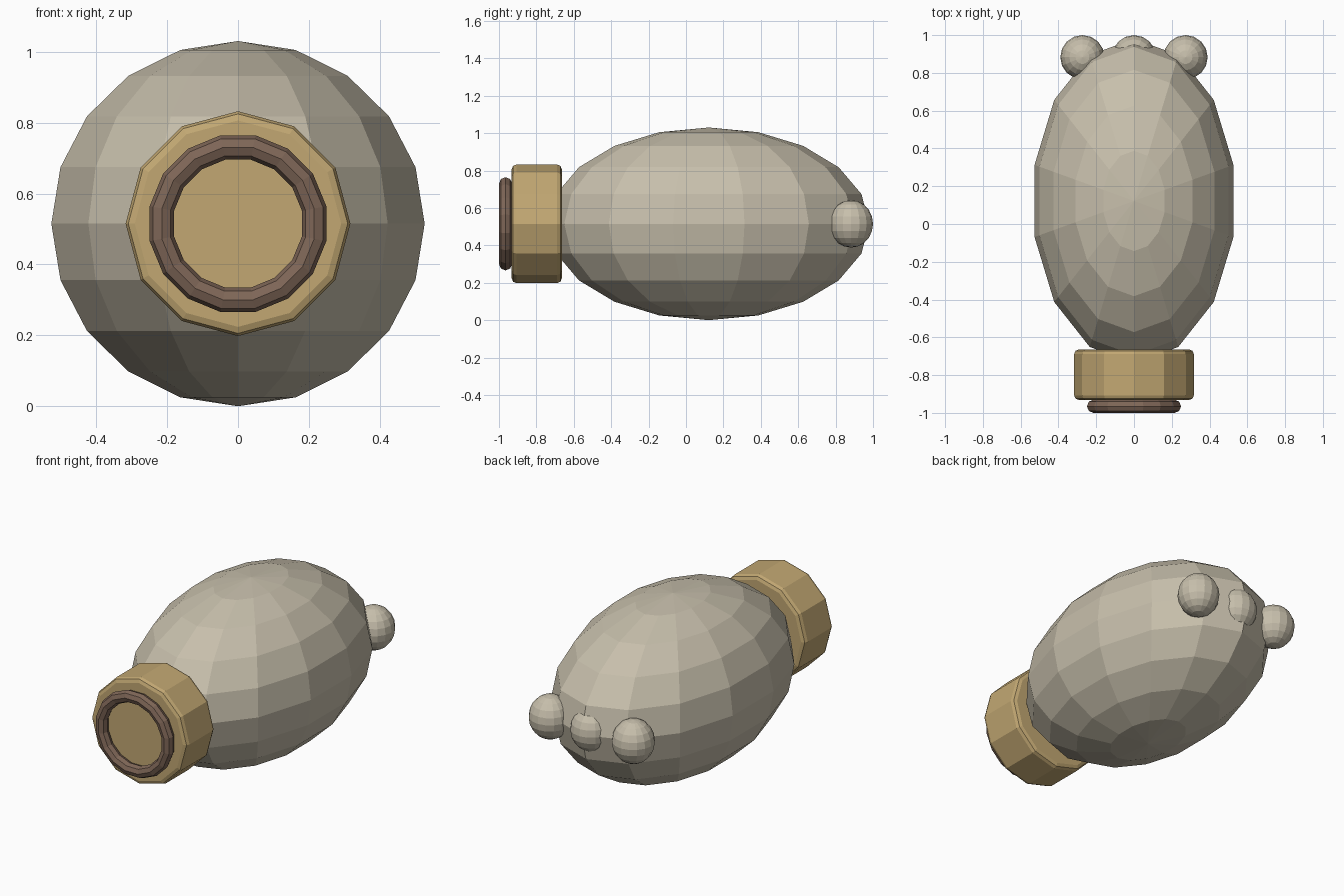
import bpy, math

if "Cube" in bpy.data.objects:
    bpy.data.objects.remove(bpy.data.objects["Cube"])

ZC = 0.515  # height of the long axis


def material(name, rgb):
    m = bpy.data.materials.new(name)
    m.diffuse_color = (*rgb, 1)
    m.use_nodes = True
    m.node_tree.nodes["Principled BSDF"].inputs["Base Color"].default_value = m.diffuse_color
    return m


def finish(name, mat):
    ob = bpy.context.object
    ob.name = name
    ob.data.materials.append(mat)
    bpy.ops.object.transform_apply(location=False, rotation=True, scale=True)
    return ob


def ball(name, loc, radii, segs, rings, mat):
    bpy.ops.mesh.primitive_uv_sphere_add(segments=segs, ring_count=rings, radius=1, location=loc)
    bpy.context.object.scale = radii
    return finish(name, mat)


shell = material("shell_beige", (0.57, 0.52, 0.41))
tan = material("collar_tan", (0.54, 0.39, 0.17))
brown = material("rim_brown", (0.21, 0.133, 0.095))

# egg-shaped body, poles up and down
ball("body", (0, 0.122, ZC), (0.54, 0.858, 0.515), 14, 10, shell)

# three knobs across the rear, the middle one mostly buried
for name, x in (("knob_left", -0.273), ("knob_middle", 0), ("knob_right", 0.273)):
    ball(name, (x, 0.883, ZC), (0.117, 0.117, 0.127), 16, 10, shell)

# twelve-sided collar with rounded edges
bpy.ops.mesh.primitive_cylinder_add(vertices=12, radius=0.317, depth=0.268,
                                    location=(0, -0.798, ZC),
                                    rotation=(math.pi / 2, 0, 0))
collar = finish("collar", tan)
bevel = collar.modifiers.new("rounded_edges", 'BEVEL')
bevel.width = 0.025
bevel.segments = 2
bevel.limit_method = 'ANGLE'
bevel.angle_limit = math.radians(40)

# mouth ring on the front of the collar
bpy.ops.mesh.primitive_torus_add(major_segments=16, minor_segments=8,
                                 major_radius=0.219, minor_radius=0.035,
                                 location=(0, -0.965, ZC),
                                 rotation=(math.pi / 2, math.pi / 16, 0))
ring = bpy.context.object
ring.rotation_euler = (math.pi / 2, math.pi / 16, 0)
finish("mouth_ring", brown)
